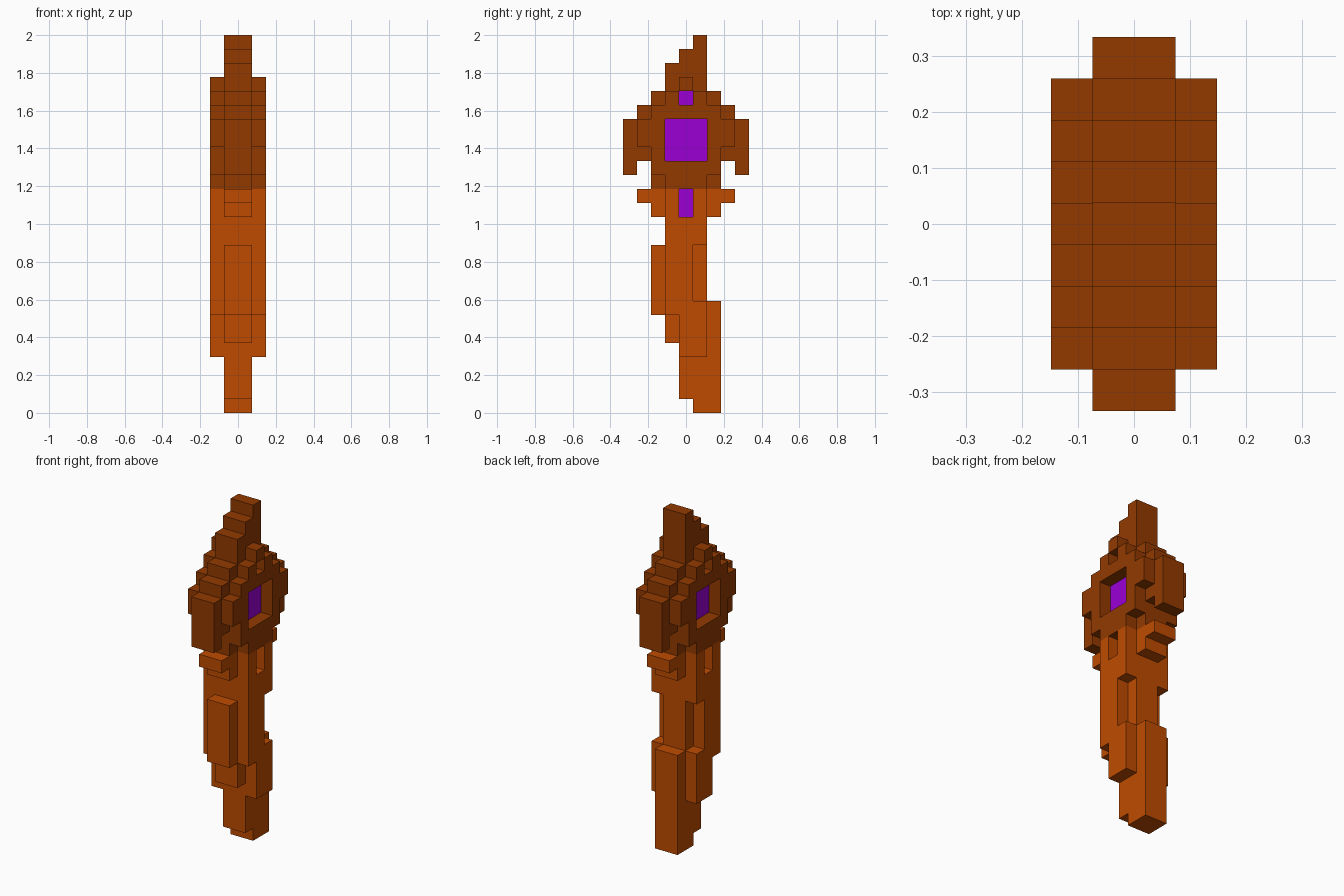
import bpy
import bmesh
from mathutils import Vector

if "Cube" in bpy.data.objects:
    bpy.data.objects.remove(bpy.data.objects["Cube"])

U = 2 / 27  # edge length of one block


def material(name, color):
    mat = bpy.data.materials.new(name)
    mat.use_nodes = True
    mat.diffuse_color = (*color, 1)
    mat.node_tree.nodes["Principled BSDF"].inputs["Base Color"].default_value = (*color, 1)
    return mat


LIGHT, DARK, PURPLE = range(3)
MATERIALS = [
    material("light_brown", (0.52, 0.071, 0.0)),
    material("dark_brown", (0.29, 0.042, 0.0)),
    material("purple", (0.325, 0.0, 0.66)),
]


def blocks(columns, slabs):
    """Block cells for slabs given as (first y, last y, bottom z, top z)."""
    return {(x, y, z) for x in columns for y0, y1, z0, z1 in slabs
            for y in range(y0, y1 + 1) for z in range(z0, z1)}


CORE, SIDES = (-1, 0), (-2, 1)

# Shaft: stepped grip core with thinner side plates
shaft = blocks(CORE, [(1, 2, 0, 1), (0, 2, 1, 5), (-1, 2, 5, 7), (-2, 2, 7, 8),
                      (-2, 1, 8, 12), (-1, 1, 12, 14)])
shaft |= blocks(SIDES, [(0, 1, 4, 7), (-1, 1, 7, 8), (-1, 0, 8, 12), (-1, 1, 12, 14)])

# Guard: narrow stepped wings front and back
guard = blocks(CORE, [(-2, 2, 14, 15), (-3, 3, 15, 16)])
guard |= blocks(SIDES, [(-1, 1, 14, 16)])

# Head: round stepped disc with hanging front and back lobes
head = blocks(CORE, [(-2, 2, 16, 18), (-4, -4, 17, 18), (4, 4, 17, 18),
                     (-4, 4, 18, 21), (-3, 3, 21, 22), (-2, 2, 22, 23)])
head |= blocks(SIDES, [(-1, 1, 16, 17), (-2, 2, 17, 19), (-3, 3, 19, 21),
                       (-2, 2, 21, 22), (-1, 1, 22, 23), (0, 0, 23, 24)])

# Spire: steps rising toward the back
spire = blocks(CORE, [(-1, 1, 23, 25), (0, 1, 25, 26), (1, 1, 26, 27)])

# Recessed windows with gems at the bottom
windows = blocks(SIDES, [(0, 0, 14, 16), (-1, 1, 18, 21), (0, 0, 22, 23)])

parts = {"shaft": shaft, "guard": guard, "head": head, "spire": spire}
for cells in parts.values():
    cells -= windows
solid = set().union(*parts.values())


def face_color(cell, neighbour, axis):
    if axis == 0 and neighbour in windows:
        return PURPLE
    return DARK if cell[2] >= 16 else LIGHT


def build(name, cells):
    """Skin the blocks, keeping only faces open to the outside."""
    bm = bmesh.new()
    for cell in sorted(cells):
        center = Vector((cell[0] + 0.5, cell[1], cell[2] + 0.5))
        for axis in range(3):
            for sign in (-1, 1):
                neighbour = list(cell)
                neighbour[axis] += sign
                neighbour = tuple(neighbour)
                if neighbour in solid:
                    continue
                n, a, b = Vector(), Vector(), Vector()
                n[axis] = sign / 2
                a[(axis + 1) % 3] = 0.5
                b[(axis + 2) % 3] = sign / 2
                ring = (-a - b, a - b, a + b, b - a)
                face = bm.faces.new([bm.verts.new((center + n + c) * U) for c in ring])
                face.material_index = face_color(cell, neighbour, axis)
    # Merge neighbouring block faces into flat panels
    bmesh.ops.remove_doubles(bm, verts=bm.verts[:], dist=U / 100)
    bmesh.ops.dissolve_limit(bm, angle_limit=0.01, verts=bm.verts[:],
                             edges=bm.edges[:], delimit={"MATERIAL"})
    mesh = bpy.data.meshes.new(name)
    bm.to_mesh(mesh)
    bm.free()
    for mat in MATERIALS:
        mesh.materials.append(mat)
    bpy.context.scene.collection.objects.link(bpy.data.objects.new(name, mesh))


for part_name, part_cells in parts.items():
    build(part_name, part_cells)
